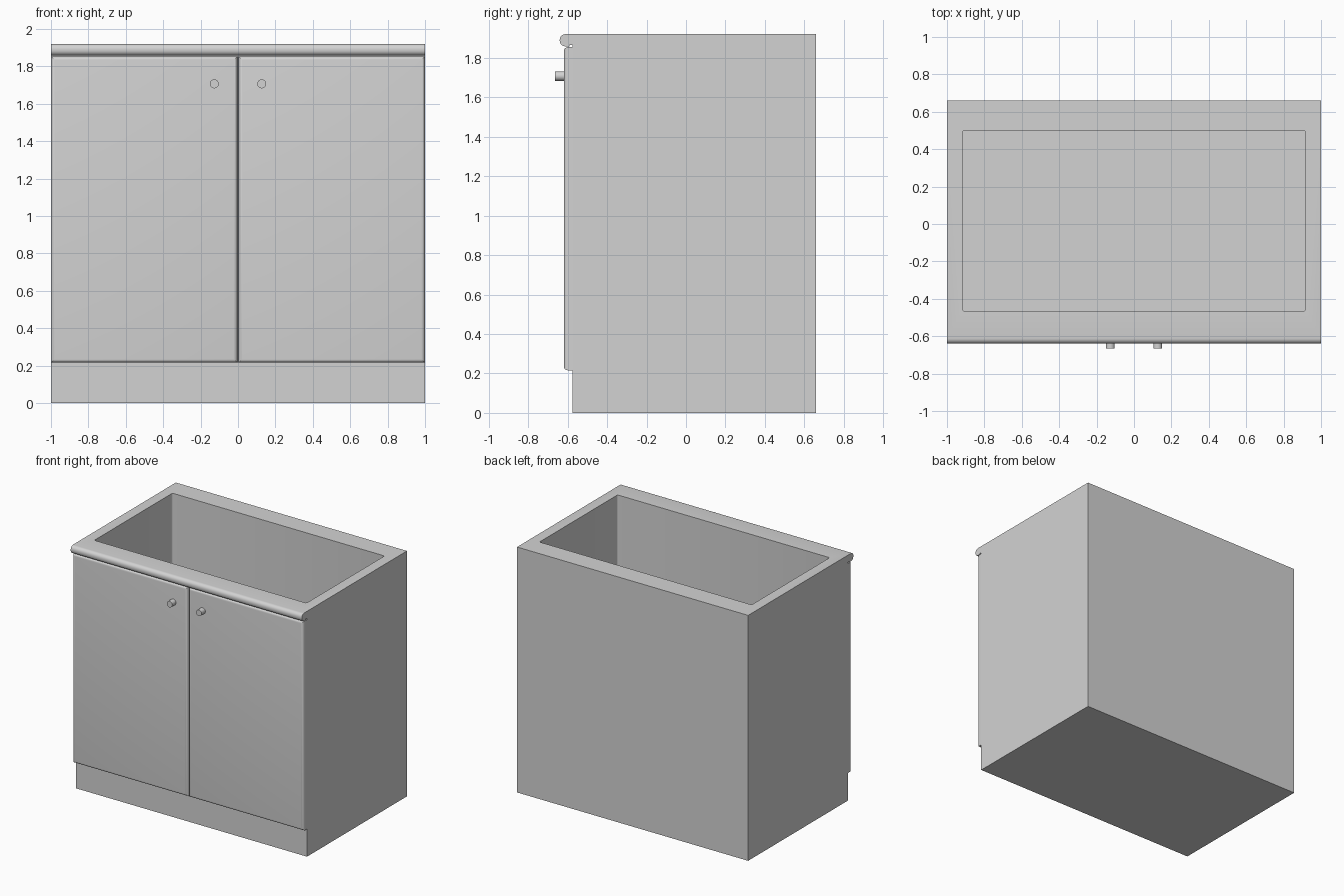
import bpy, bmesh, math
from mathutils import Vector

cube = bpy.data.objects.get("Cube")
if cube:
    bpy.data.objects.remove(cube, do_unlink=True)

grey = bpy.data.materials.new("light grey")
grey.use_nodes = True
grey.diffuse_color = (0.65, 0.65, 0.65, 1)
grey.node_tree.nodes["Principled BSDF"].inputs["Base Color"].default_value = (0.65, 0.65, 0.65, 1)


def add_object(name, bm):
    bmesh.ops.recalc_face_normals(bm, faces=bm.faces)
    mesh = bpy.data.meshes.new(name)
    bm.to_mesh(mesh)
    bm.free()
    mesh.materials.append(grey)
    obj = bpy.data.objects.new(name, mesh)
    bpy.context.collection.objects.link(obj)
    return obj


def select(obj):
    bpy.ops.object.select_all(action='DESELECT')
    obj.select_set(True)
    bpy.context.view_layer.objects.active = obj


def smooth(obj):
    select(obj)
    bpy.ops.object.shade_smooth_by_angle(angle=math.radians(35))


def box(low, high):
    low, high = Vector(low), Vector(high)
    bm = bmesh.new()
    bmesh.ops.create_cube(bm, size=1)
    bmesh.ops.scale(bm, vec=high - low, verts=bm.verts)
    bmesh.ops.translate(bm, vec=(low + high) / 2, verts=bm.verts)
    return bm


def bevel(bm, test, radius, segments):
    edges = [e for e in bm.edges if test(e)]
    bmesh.ops.bevel(bm, geom=edges, offset=radius, segments=segments,
                    profile=0.5, affect='EDGES')


# Body: side profile with a plinth and a rounded worktop nose, extruded across
profile = [(-0.575, 0), (0.66, 0), (0.66, 1.92), (-0.64, 1.92),
           (-0.64, 1.858), (-0.59, 1.858), (-0.59, 1.866), (-0.575, 1.866)]
bm = bmesh.new()
side = bm.faces.new([bm.verts.new((-1, y, z)) for y, z in profile])
swept = bmesh.ops.extrude_face_region(bm, geom=[side])["geom"]
bmesh.ops.translate(bm, vec=(2, 0, 0), verts=[v for v in swept if isinstance(v, bmesh.types.BMVert)])
bevel(bm, lambda e: all(v.co.y < -0.63 for v in e.verts)
      and abs(e.verts[0].co.x - e.verts[1].co.x) > 1, 0.028, 6)
body = add_object("cabinet_body", bm)

# Deep opening cut through the worktop
bm = box((-0.918, -0.465, 0.15), (0.918, 0.5, 2.1))
bevel(bm, lambda e: abs(e.verts[0].co.z - e.verts[1].co.z) > 1, 0.012, 3)
cutter = add_object("opening_cutter", bm)
cutter.hide_render = True
cut = body.modifiers.new("opening", 'BOOLEAN')
cut.operation = 'DIFFERENCE'
cut.solver = 'EXACT'
cut.object = cutter
select(body)
bpy.ops.object.modifier_apply(modifier=cut.name)
bpy.data.objects.remove(cutter, do_unlink=True)
smooth(body)

# Doors with rounded front edges, and their round knobs
for name, s in (("left", 1), ("right", -1)):
    x0, x1 = sorted((s * 0.003, s * 1.0))
    bm = box((x0, -0.619, 0.216), (x1, -0.57, 1.854))
    bevel(bm, lambda e: all(v.co.y < -0.6 for v in e.verts), 0.02, 5)
    smooth(add_object(name + "_door", bm))

    bm = bmesh.new()
    bmesh.ops.create_cone(bm, cap_ends=True, segments=32, radius1=0.024,
                          radius2=0.024, depth=0.055)
    knob = add_object(name + "_knob", bm)
    knob.rotation_euler.x = math.pi / 2
    knob.location = (s * 0.127, -0.6375, 1.707)
    smooth(knob)
